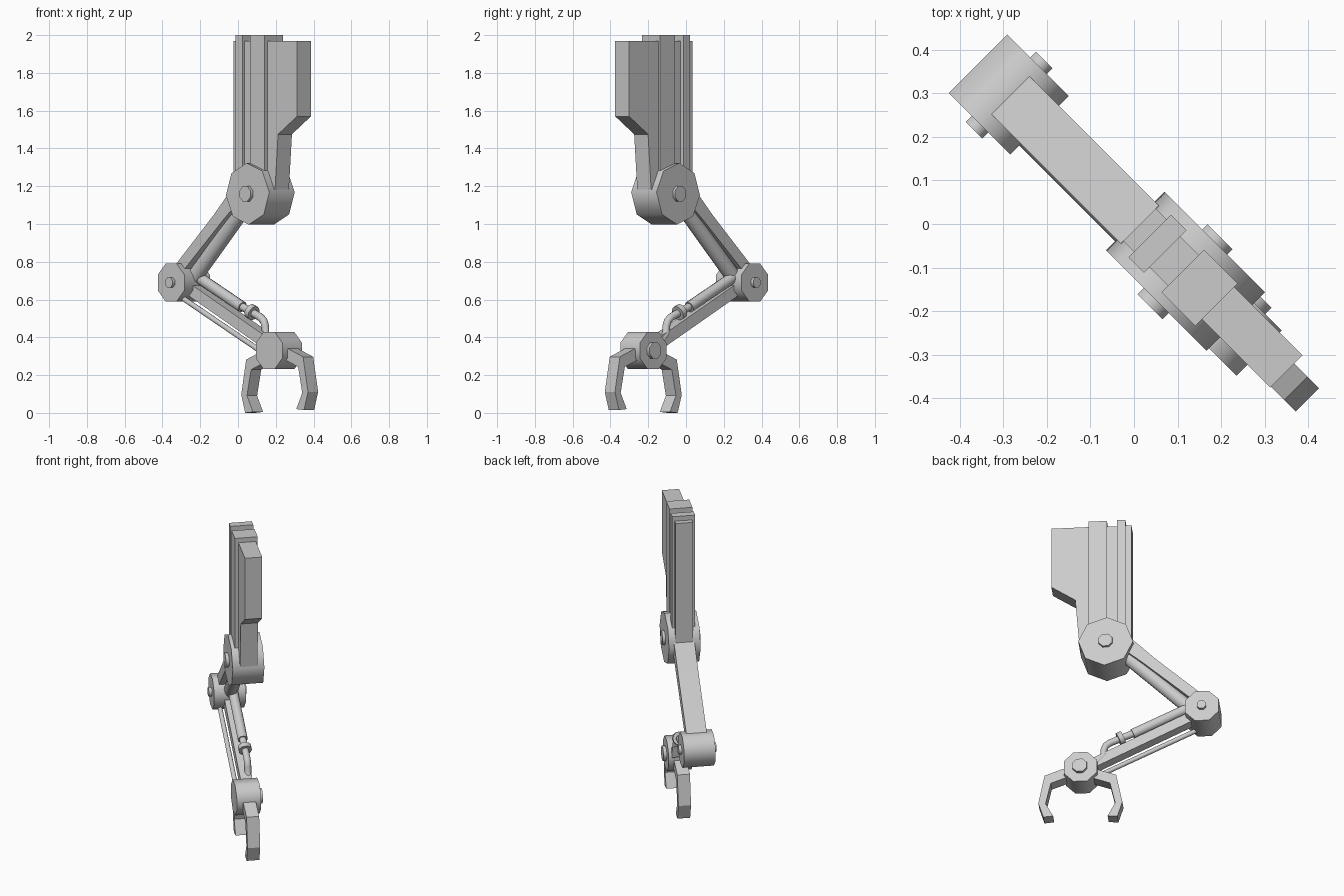
import bpy
import bmesh
from math import pi, cos, sin
from mathutils import Matrix, Vector

cube = bpy.data.objects.get("Cube")
if cube:
    bpy.data.objects.remove(cube, do_unlink=True)

metal = bpy.data.materials.new("grey_metal")
metal.use_nodes = True
GREY = (0.6, 0.6, 0.6, 1)
metal.diffuse_color = GREY
metal.node_tree.nodes["Principled BSDF"].inputs["Base Color"].default_value = GREY

# The arm is drawn in its own plane (u along, v across, z up), then turned diagonally
TURN = Matrix.Rotation(-pi / 4, 4, "Z")


def finish(name, bm, smooth=False):
    bmesh.ops.recalc_face_normals(bm, faces=bm.faces)
    bmesh.ops.transform(bm, matrix=TURN, verts=bm.verts)
    mesh = bpy.data.meshes.new(name)
    bm.to_mesh(mesh)
    bm.free()
    mesh.materials.append(metal)
    obj = bpy.data.objects.new(name, mesh)
    bpy.context.collection.objects.link(obj)
    if smooth:
        bpy.ops.object.select_all(action="DESELECT")
        obj.select_set(True)
        bpy.context.view_layer.objects.active = obj
        bpy.ops.object.shade_smooth_by_angle(angle=pi / 3)
    return obj


def prism(name, profile, v0, v1, smooth=False):
    """Extrude a (u, z) profile across the arm."""
    bm = bmesh.new()
    face = bm.faces.new([bm.verts.new((u, v0, z)) for u, z in profile])
    new = bmesh.ops.extrude_face_region(bm, geom=[face])["geom"]
    verts = [g for g in new if isinstance(g, bmesh.types.BMVert)]
    bmesh.ops.translate(bm, vec=(0, v1 - v0, 0), verts=verts)
    return finish(name, bm, smooth)


def drum(name, u, z, radius, v0, v1, turn=0.0, sides=8):
    ring = [2 * pi * i / sides + turn for i in range(sides)]
    prism(name, [(u + radius * cos(a), z + radius * sin(a)) for a in ring], v0, v1, True)


def block(name, u0, u1, z0, z1, v0, v1):
    prism(name, [(u0, z0), (u1, z0), (u1, z1), (u0, z1)], v0, v1)


def tube(name, path, v, radius, sides=12):
    """Sweep a round section along a (u, z) path."""
    bm = bmesh.new()
    pts = [Vector((u, v, z)) for u, z in path]
    rings = []
    for i, p in enumerate(pts):
        d = (pts[min(i + 1, len(pts) - 1)] - pts[max(i - 1, 0)]).normalized()
        side = Vector((0, 1, 0))
        up = d.cross(side)
        rings.append([bm.verts.new(p + radius * (cos(2 * pi * k / sides) * side
                                                 + sin(2 * pi * k / sides) * up))
                      for k in range(sides)])
    for a, b in zip(rings, rings[1:]):
        for k in range(sides):
            n = (k + 1) % sides
            bm.faces.new((a[k], a[n], b[n], b[k]))
    bm.faces.new(rings[0])
    bm.faces.new(rings[-1])
    finish(name, bm, True)


# Joints with their pins
drum("shoulder_joint", 0.16, 1.16, 0.163, -0.088, 0.102, 0.05)
drum("shoulder_pin", 0.16, 1.16, 0.044, -0.108, 0.119, pi / 8)
drum("elbow_joint", -0.413, 0.69, 0.108, -0.088, 0.102, pi / 8)
drum("elbow_pin", -0.411, 0.69, 0.029, -0.107, 0.12, pi / 8)
drum("wrist_joint", 0.313, 0.33, 0.107, -0.08, 0.067, pi / 8)
drum("wrist_pin", 0.316, 0.33, 0.046, 0.03, 0.087, pi / 8)

# Layered mounting column
block("column_rear_strip", 0.01, 0.05, 1.16, 1.97, -0.045, 0.06)
block("column_rear_plate", 0.045, 0.095, 1.16, 2.0, -0.063, 0.075)
block("column_core", 0.09, 0.16, 1.16, 1.97, -0.045, 0.055)
block("column_main_plate", 0.155, 0.265, 1.16, 2.0, -0.066, 0.072)
prism("column_housing",
      [(0.26, 1.183), (0.321, 1.183), (0.344, 1.475), (0.486, 1.57), (0.486, 1.97), (0.26, 1.97)],
      -0.044, 0.06)

# Upper arm and its piston
prism("upper_arm",
      [(-0.409, 0.79), (-0.127, 1.05), (0.01, 1.19), (0.07, 1.13), (-0.06, 1.02), (-0.36, 0.75)],
      -0.053, 0.07)
tube("upper_piston", [(-0.37, 0.69), (0.07, 1.125)], 0.015, 0.042)

# Forearm beam, rod and hydraulic line
prism("forearm", [(-0.4, 0.717), (0.3, 0.371), (0.3, 0.301), (-0.4, 0.647)], -0.025, 0.045)
tube("forearm_rod", [(-0.37, 0.608), (0.25, 0.31)], -0.045, 0.014)
tube("forearm_piston", [(-0.38, 0.745), (0.005, 0.56)], 0.028, 0.03)
tube("hydraulic_line",
     [(-0.02, 0.572), (0.09, 0.527), (0.14, 0.506), (0.165, 0.487), (0.176, 0.46), (0.178, 0.42),
      (0.225, 0.37)], 0.028, 0.021)
tube("hydraulic_collar", [(0.062, 0.54), (0.09, 0.527)], 0.028, 0.04)

# Gripper: two mirrored claws
CLAW = [(0.1, 0.34), (0.213, 0.297), (0.25, 0.111), (0.22, 0.015),
        (0.162, 0.02), (0.207, 0.106), (0.176, 0.244), (0.08, 0.28)]
for name, s, drop in (("outer_claw", 1, 0.0), ("inner_claw", -1, 0.015)):
    prism(name, [(0.316 + s * u, z - drop) for u, z in CLAW], -0.042, 0.034)
